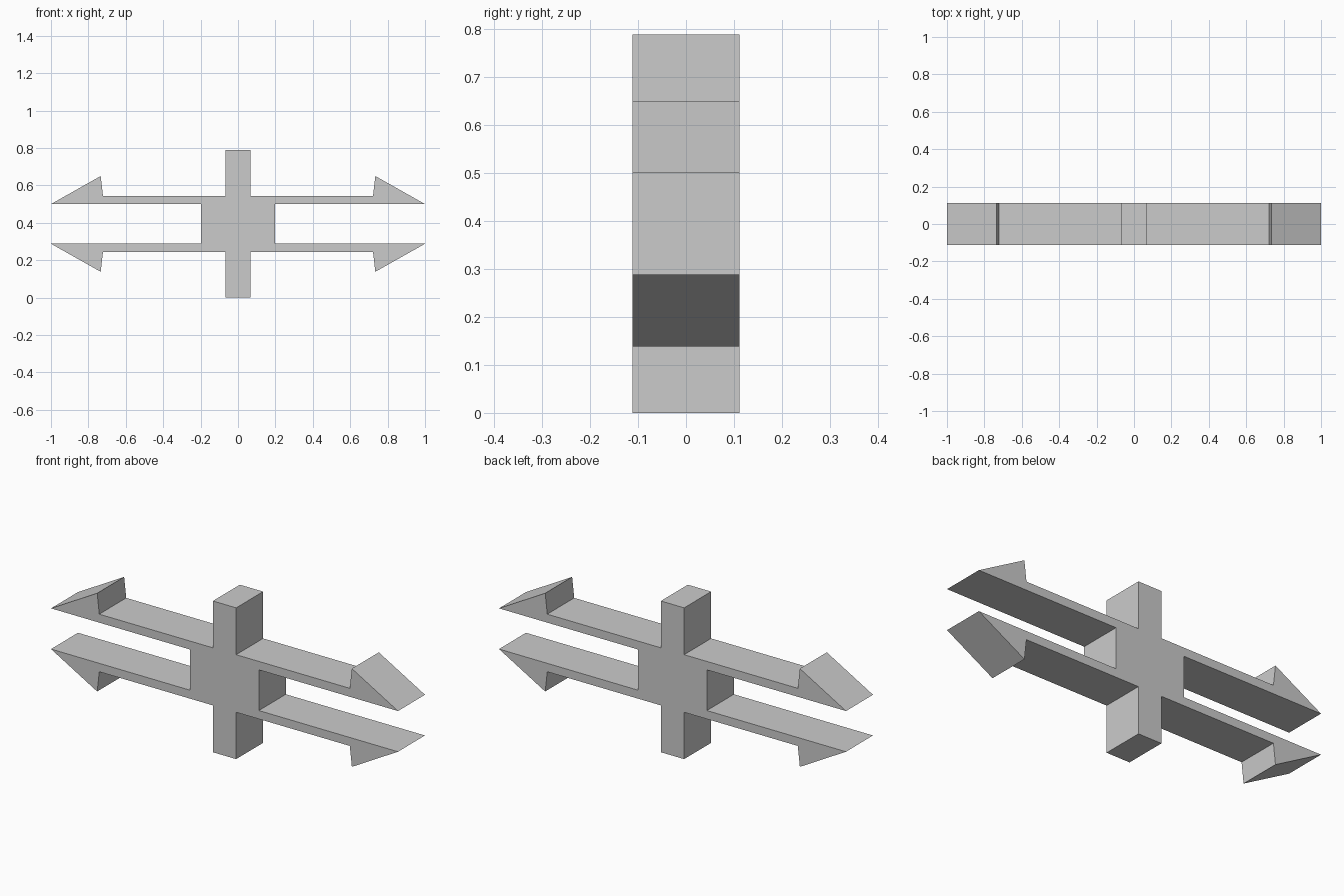
import bpy
import bmesh

cube = bpy.data.objects.get("Cube")
if cube:
    bpy.data.objects.remove(cube, do_unlink=True)

HALF_DEPTH = 0.111
MID_Z = 0.394

grey = bpy.data.materials.new("plain grey")
grey.use_nodes = True
colour = (0.6, 0.6, 0.6, 1)
grey.diffuse_color = colour
grey.node_tree.nodes["Principled BSDF"].inputs["Base Color"].default_value = colour

# Upper right quarter of the outline, measured from the centre:
# post, arm, barbed tip, central block
quarter = [(0.067, 0.394), (0.067, 0.15), (0.722, 0.15),
           (0.734, 0.256), (1.0, 0.106), (0.198, 0.106)]

# Mirror down, then across, to close the outline
right = quarter + [(x, -z) for x, z in reversed(quarter)]
outline = right + [(-x, z) for x, z in reversed(right)]

# Extrude the outline through its depth
bm = bmesh.new()
front = bm.faces.new([bm.verts.new((x, -HALF_DEPTH, z + MID_Z)) for x, z in outline])
result = bmesh.ops.extrude_face_region(bm, geom=[front], use_keep_orig=True)
moved = [v for v in result["geom"] if isinstance(v, bmesh.types.BMVert)]
bmesh.ops.translate(bm, verts=moved, vec=(0, 2 * HALF_DEPTH, 0))
bmesh.ops.recalc_face_normals(bm, faces=bm.faces)

mesh = bpy.data.meshes.new("barbed_clip")
bm.to_mesh(mesh)
bm.free()
mesh.materials.append(grey)
clip = bpy.data.objects.new("barbed_clip", mesh)
bpy.context.collection.objects.link(clip)
